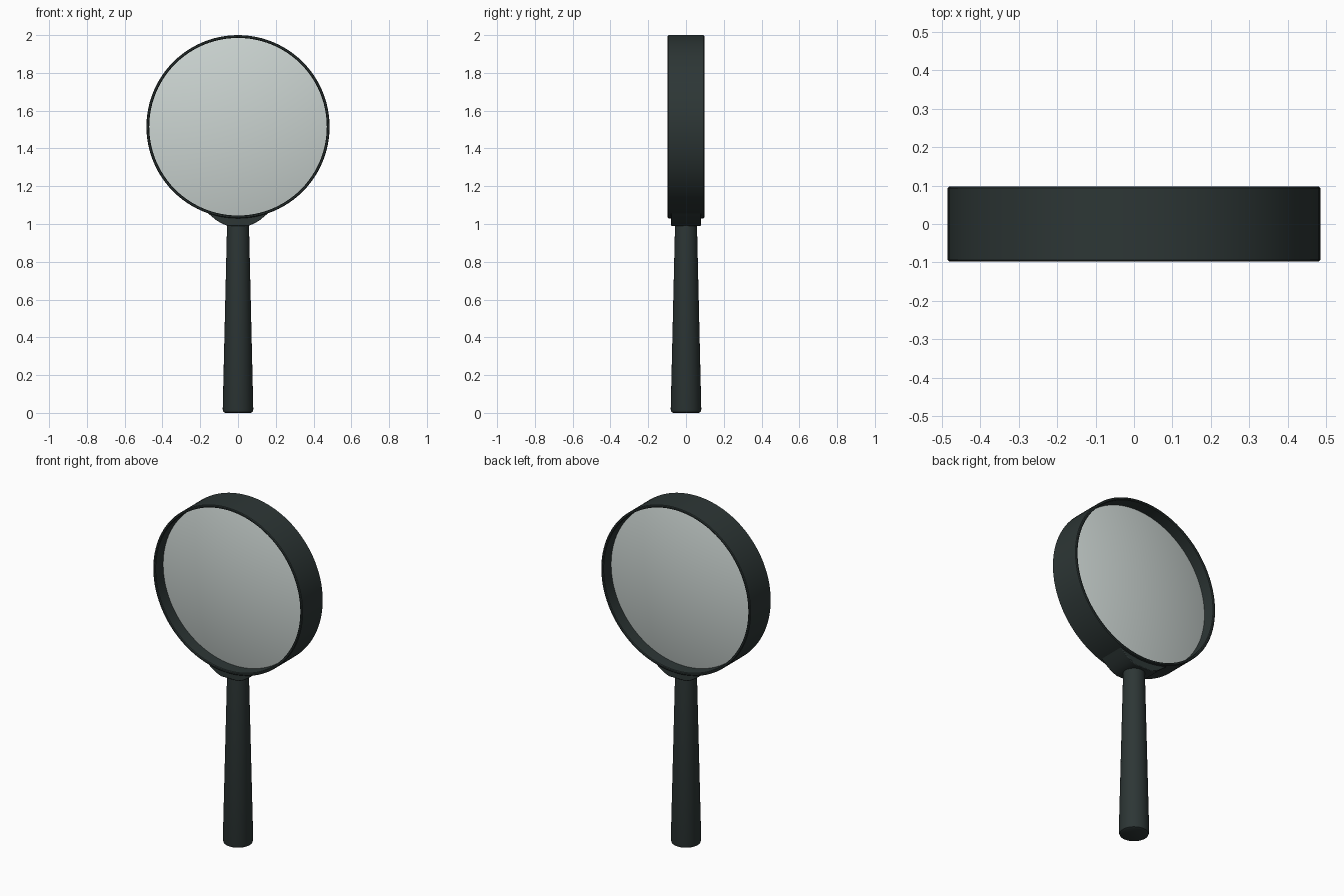
import bpy, bmesh, math
from mathutils import Matrix

cube = bpy.data.objects.get("Cube")
if cube:
    bpy.data.objects.remove(cube, do_unlink=True)

CENTRE_Z = 1.515
RIM_R = 0.485


def material(name, rgb):
    mat = bpy.data.materials.new(name)
    mat.use_nodes = True
    mat.diffuse_color = (*rgb, 1)
    bsdf = next(n for n in mat.node_tree.nodes if n.type == 'BSDF_PRINCIPLED')
    bsdf.inputs["Base Color"].default_value = (*rgb, 1)
    bsdf.inputs["Roughness"].default_value = 0.5
    return mat


dark = material("dark green grey", (0.026, 0.037, 0.036))
glass = material("pale glass", (0.60, 0.66, 0.64))


def finish(name, bm, mat):
    bmesh.ops.remove_doubles(bm, verts=bm.verts, dist=1e-5)
    bmesh.ops.recalc_face_normals(bm, faces=bm.faces)
    mesh = bpy.data.meshes.new(name)
    bm.to_mesh(mesh)
    bm.free()
    mesh.materials.append(mat)
    obj = bpy.data.objects.new(name, mesh)
    bpy.context.collection.objects.link(obj)
    bpy.ops.object.select_all(action='DESELECT')
    obj.select_set(True)
    bpy.context.view_layer.objects.active = obj
    bpy.ops.object.shade_smooth_by_angle(angle=math.radians(35))
    return obj


def lathe(name, profile, mat, closed=False, steps=64, matrix=Matrix()):
    """Spin a (radius, height) profile about z, then place it."""
    bm = bmesh.new()
    verts = [bm.verts.new((r, 0, h)) for r, h in profile]
    pairs = list(zip(verts, verts[1:]))
    if closed:
        pairs.append((verts[-1], verts[0]))
    edges = [bm.edges.new(p) for p in pairs]
    bmesh.ops.spin(bm, geom=verts + edges, axis=(0, 0, 1), cent=(0, 0, 0),
                   angle=math.tau, steps=steps, use_merge=False)
    bm.transform(matrix)
    return finish(name, bm, mat)


# Turns the lathe axis to face front and back
facing = Matrix.Translation((0, 0, CENTRE_Z)) @ Matrix.Rotation(math.pi / 2, 4, 'X')

# Rim: thin open band with slightly softened edges
half, inner, b = 0.097, 0.470, 0.004
rim = [(RIM_R - b, -half), (RIM_R, b - half), (RIM_R, half - b), (RIM_R - b, half),
       (inner + b, half), (inner, half - b), (inner, b - half), (inner + b, -half)]
lathe("rim", rim, dark, closed=True, steps=96, matrix=facing)

# Lens: two shallow domes meeting in a thin edge within the rim
lens_r, edge, bulge = 0.474, 0.022, 0.055
dome = [(lens_r * math.sin(t), edge + bulge * (1 - math.sin(t) ** 2))
        for t in (i * math.pi / 24 for i in range(13))]
lens = dome + [(r, -h) for r, h in reversed(dome)]
lathe("lens", lens, glass, steps=96, matrix=facing)

# Handle: round, tapering upwards, rounded at the foot
handle = [(0, 0), (0.068, 0), (0.077, 0.005), (0.081, 0.018),
          (0.058, 1.0), (0.0, 1.0)]
lathe("handle", handle, dark, steps=48)

# Neck: flared block that cradles the rim
bm = bmesh.new()
arc_r = RIM_R - 0.006
arc = [(arc_r * math.sin(a), CENTRE_Z - arc_r * math.cos(a))
       for a in (math.radians(-21 + 42 * i / 16) for i in range(17))]
side = [(0.145, 1.045), (0.115, 1.020), (0.085, 1.002), (0.055, 0.990)]
outline = arc + side + [(-x, z) for x, z in reversed(side)]
face = bm.faces.new([bm.verts.new((x, -0.08, z)) for x, z in outline])
grown = bmesh.ops.extrude_face_region(bm, geom=[face])
bmesh.ops.translate(bm, vec=(0, 0.16, 0),
                    verts=[v for v in grown["geom"] if isinstance(v, bmesh.types.BMVert)])
neck = finish("neck", bm, dark)
bevel = neck.modifiers.new("soft edges", 'BEVEL')
bevel.width = 0.006
bevel.segments = 2
bevel.limit_method = 'ANGLE'
bevel.angle_limit = math.radians(50)
